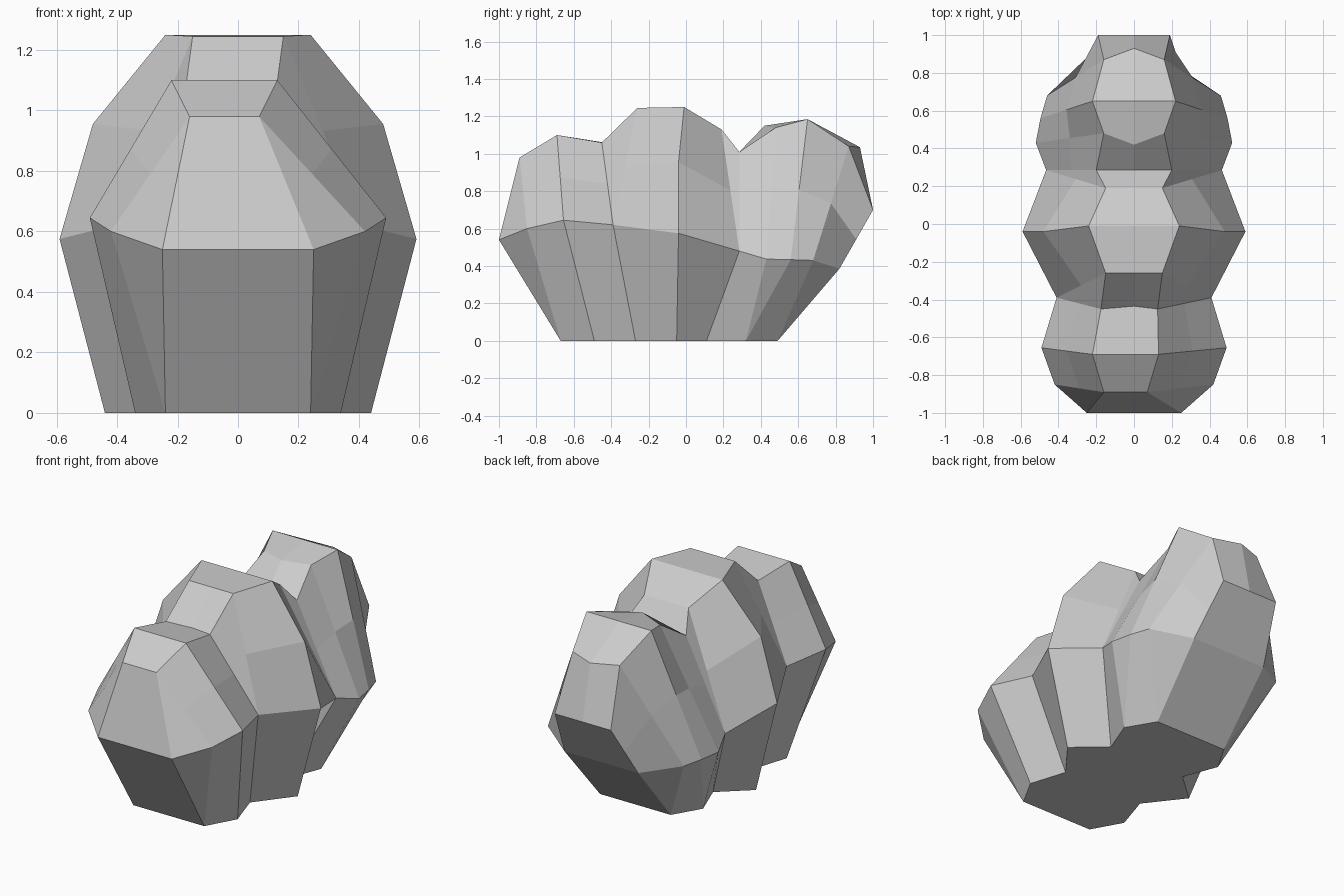
import bpy, bmesh
from mathutils import Vector as V

if "Cube" in bpy.data.objects:
    bpy.data.objects.remove(bpy.data.objects["Cube"])

# Base, middle and crown outlines; stations below may share points
BASE = [(.24, -.67), (.34, -.49), (.27, -.27), (.44, -.05), (.26, .11), (.34, .32), (.24, .49)]
MID = [(.25, -1, .54), (.42, -.85, .60), (.49, -.655, .645), (.41, -.39, .62), (.59, -.04, .575),
       (.465, .285, .48), (.52, .43, .437), (.495, .56, .434), (.46, .68, .43), (.25, .82, .385)]
TOP = [(.115, -.89, .98), (.175, -.69, 1.10), (.15, -.45, 1.06), (.15, -.26, 1.245), (.24, -.01, 1.25),
       (.15, .19, 1.13), (.20, .285, 1.01), (.16, .48, 1.14), (.22, .65, 1.185), (.16, .87, 1.04), (.19, 1, .70)]
# (base index, mid index, top index) of each cross-section, front to back
STATIONS = [(0, 0, 0), (0, 1, 0), (1, 2, 1), (2, 3, 2), (2, 3, 3), (3, 4, 4), (4, 5, 5),
            (4, 5, 6), (5, 6, 7), (5, 7, 8), (6, 8, 9), (6, 9, 10)]
SHIFT = {0: -.045, 1: -.045, 2: -.025}              # front lobe leans sideways
SHOULDER = {4: (.48, -.04, .955)}                   # bulge on the middle lobe
CENTRE = {2: (0, -.435, 1.06), 7: (0, .42, 1.15), 9: (0, .93, 1.035)}


def half(station, side):
    b, m, t = station
    mid, top = V(MID[m]), V(TOP[t])
    sh = V(SHOULDER[t]) if t in SHOULDER else (mid + top) / 2
    pts = [V((*BASE[b], 0)), mid, sh, top]
    pts = [V((p.x * side, p.y, p.z)) for p in pts]
    pts[3].x += SHIFT.get(t, 0)
    if t not in SHOULDER:
        pts[2] = (pts[1] + pts[3]) / 2
    return pts


def face(bm, verts):
    bm.faces.new(verts)


bm = bmesh.new()
rings = []
for s in STATIONS:
    left, right = half(s, -1), half(s, 1)
    c = V(CENTRE[s[2]]) if s[2] in CENTRE else (left[3] + right[3]) / 2
    rings.append([bm.verts.new(p) for p in left + [c] + right[::-1]])

# Skin between cross-sections, including the flat underside
for a, b in zip(rings, rings[1:]):
    for i in range(9):
        j = (i + 1) % 9
        face(bm, (a[i], a[j], b[j], b[i]))

# Front and back end caps
for r in (rings[0], rings[-1]):
    for i in range(3):
        face(bm, (r[i], r[i + 1], r[7 - i], r[8 - i]))
    face(bm, (r[3], r[4], r[5]))

bmesh.ops.remove_doubles(bm, verts=bm.verts, dist=.0005)
bmesh.ops.dissolve_degenerate(bm, edges=bm.edges, dist=.0005)
bmesh.ops.recalc_face_normals(bm, faces=bm.faces)
mesh = bpy.data.meshes.new("lobed_rock")
bm.to_mesh(mesh)
bm.free()
bpy.context.collection.objects.link(bpy.data.objects.new("lobed_rock", mesh))
